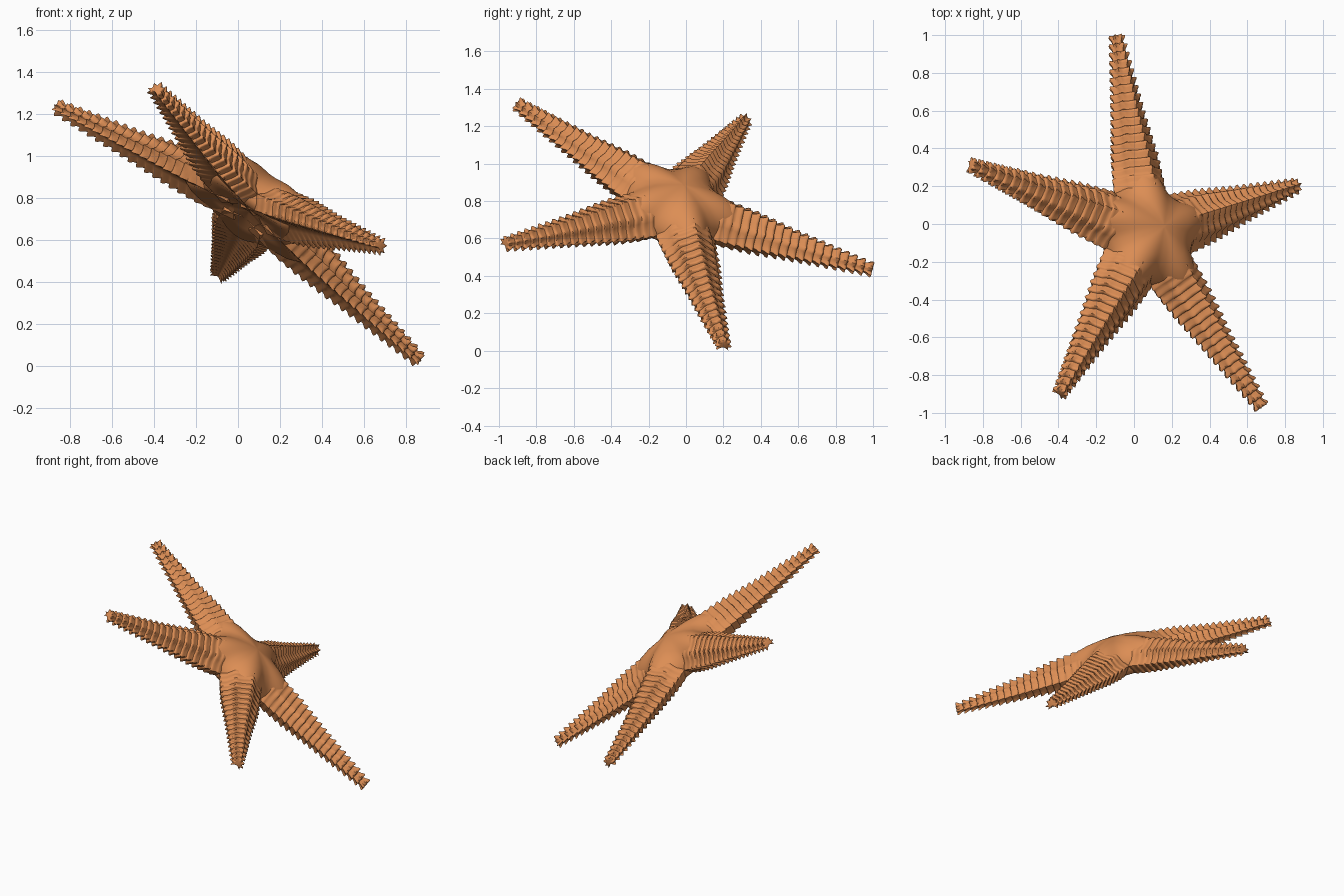
import bpy, bmesh, math
from mathutils import Matrix, Vector

if "Cube" in bpy.data.objects:
    bpy.data.objects.remove(bpy.data.objects["Cube"])

# Tilted resting plane of the star
CENTER = Vector((0.04, -0.07, 0.72))
N = Vector((0.562, 0.274, 0.78)).normalized()
D = Vector((-0.13, 1.07, -0.284))
D = (D - N * D.dot(N)).normalized()
T = N.cross(D)
FRAME = Matrix.Translation(CENTER) @ Matrix((D, T, N)).transposed().to_4x4()

mat = bpy.data.materials.new("orange_skin")
mat.diffuse_color = (0.72, 0.27, 0.09, 1)
mat.use_nodes = True
mat.node_tree.nodes["Principled BSDF"].inputs["Base Color"].default_value = mat.diffuse_color


def interp(table, x):
    for (x0, y0), (x1, y1) in zip(table, table[1:]):
        if x <= x1:
            return y0 + (y1 - y0) * (x - x0) / (x1 - x0)
    return table[-1][1]


def loft(name, rings, matrix, angle):
    bm = bmesh.new()
    rows = [[bm.verts.new(p) for p in r] for r in rings]
    n = len(rows[0])
    for a, b in zip(rows, rows[1:]):
        for i in range(n):
            bm.faces.new((a[i], a[(i + 1) % n], b[(i + 1) % n], b[i]))
    bm.faces.new(rows[0])
    bm.faces.new(rows[-1])
    bmesh.ops.recalc_face_normals(bm, faces=bm.faces)
    me = bpy.data.meshes.new(name)
    bm.to_mesh(me)
    bm.free()
    ob = bpy.data.objects.new(name, me)
    bpy.context.collection.objects.link(ob)
    me.materials.append(mat)
    ob.matrix_world = matrix
    bpy.ops.object.select_all(action='DESELECT')
    ob.select_set(True)
    bpy.context.view_layer.objects.active = ob
    bpy.ops.object.shade_smooth_by_angle(angle=math.radians(angle))
    return ob


# Arm taper: half width, top and bottom height along the arm
WIDTH = [(0.08, 0.15), (0.25, 0.165), (0.66, 0.092), (1.1, 0.026)]
TOP = [(0.08, 0.195), (0.25, 0.175), (0.45, 0.135), (0.66, 0.092), (1.1, 0.022)]
BOTTOM = [(0.08, -0.02), (0.3, -0.03), (0.66, -0.025), (1.1, -0.02)]

# Half cross-section: (side, height fraction, tooth strength), ridges at full strength
HALF = [(0, 1, 1), (0.14, 0.95, 0.65), (0.32, 0.86, 0.3), (0.5, 0.78, 0.6), (0.62, 0.72, 1),
        (0.72, 0.6, 0.6), (0.82, 0.46, 0.3), (0.93, 0.37, 0.6), (1, 0.3, 1), (0.93, 0.2, 0.5),
        (0.82, 0.1, 0.4), (0.7, 0.0, 1), (0.45, 0.05, 0.3), (0.2, 0.1, 0.1)]
SECTION = HALF + [(0, 0.14, 0)] + [(-v, h, s) for v, h, s in reversed(HALF[1:])]


def arm_ring(x, amp):
    w, t, b = interp(WIDTH, x), interp(TOP, x), interp(BOTTOM, x)
    mid = b + (t - b) * 0.4
    ring = []
    for v, h, s in SECTION:
        y, z = v * w, b + (t - b) * h
        out = Vector((0, y, z - mid)).normalized() * amp * s
        # ridge tips lean outward along the arm
        ring.append(Vector((x + amp * s * 0.45, y, z)) + out)
    return ring


def arm_rings():
    rings = [arm_ring(0.08, 0), arm_ring(0.16, 0)]
    count, start, end = 19, 0.21, 1.11
    step = (end - start) / count
    for k in range(count):
        amp = 0.022 * min(1, 0.25 + k / 5)
        x = start + k * step
        for f, a in ((0, 0), (0.3, 0.25), (0.55, 0.85), (0.75, 1.0), (0.88, 0.7)):
            rings.append(arm_ring(x + f * step, amp * a))
    rings.append(arm_ring(end, 0))
    return rings


for k in range(5):
    loft(f"arm_{k + 1}", arm_rings(),
         FRAME @ Matrix.Rotation(math.radians(72 * k), 4, 'Z'), 50)


# Domed central body with a soft five-lobed outline
def body_ring(scale, height, lift):
    ring = []
    for i in range(80):
        a = math.tau * i / 80
        lobe = 0.5 + 0.5 * math.cos(5 * a)
        r = (0.275 + 0.095 * lobe ** 1.5) * scale
        ring.append(Vector((r * math.cos(a), r * math.sin(a), height + lift * lobe)))
    return ring


PROFILE = [(0.04, 0.215, 0), (0.25, 0.21, 0), (0.5, 0.193, 0.003), (0.7, 0.165, 0.01),
           (0.85, 0.13, 0.018), (0.95, 0.09, 0.03), (1.0, 0.04, 0.03), (0.98, 0.0, 0),
           (0.85, -0.025, 0), (0.5, -0.01, 0), (0.05, 0.02, 0)]
loft("central_body", [body_ring(*p) for p in PROFILE], FRAME, 60)
